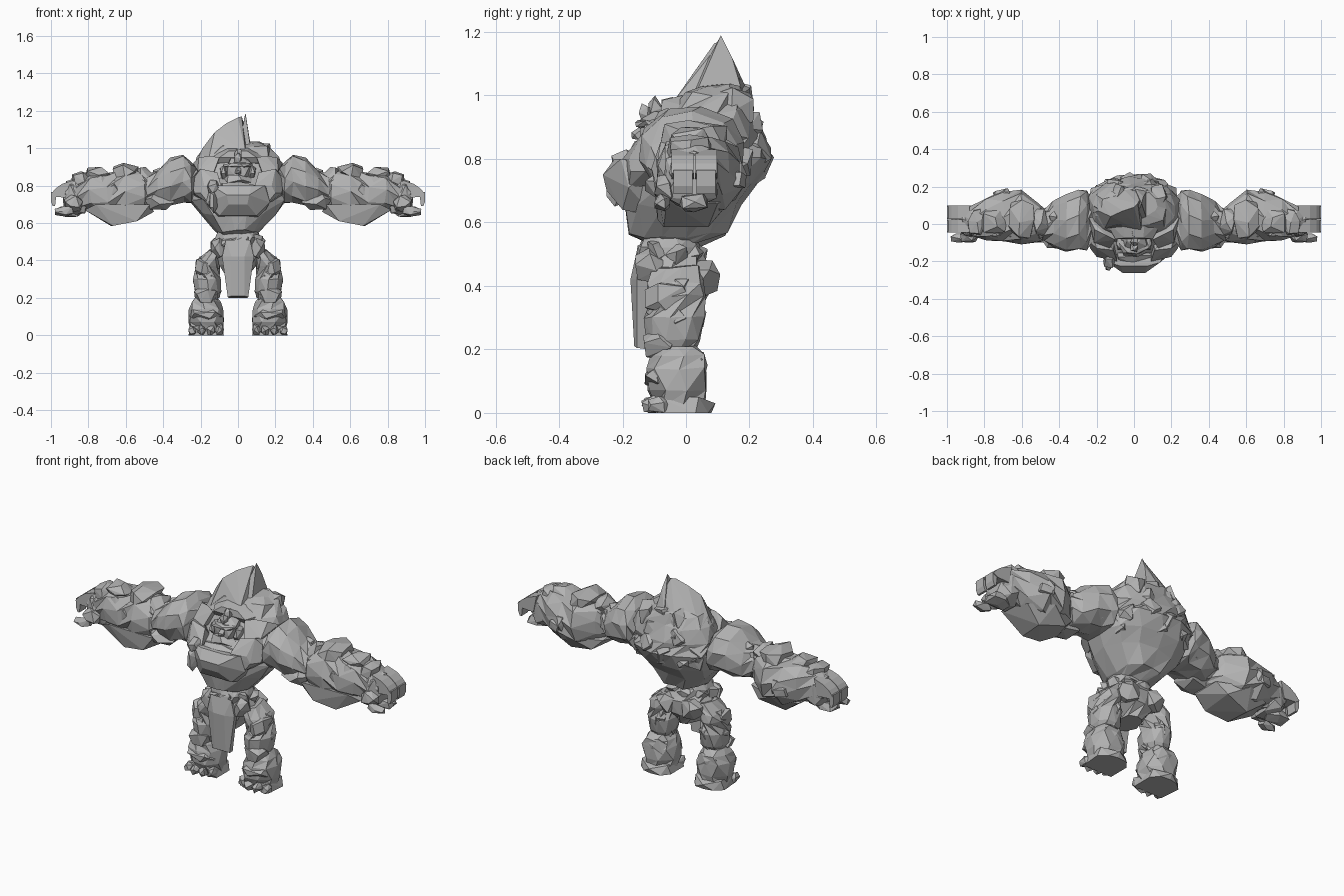
import bpy, bmesh, math, random
from mathutils import Vector, Euler

if "Cube" in bpy.data.objects:
    bpy.data.objects.remove(bpy.data.objects["Cube"])

random.seed(11)
stone = bpy.data.materials.new("stone grey")
stone.diffuse_color = (0.45, 0.45, 0.45, 1)
stone.use_nodes = True
stone.node_tree.nodes["Principled BSDF"].inputs["Base Color"].default_value = stone.diffuse_color


def finish(name, bm, pair=False):
    bmesh.ops.triangulate(bm, faces=[f for f in bm.faces if len(f.verts) == 4])
    bmesh.ops.recalc_face_normals(bm, faces=bm.faces)
    me = bpy.data.meshes.new(name)
    bm.to_mesh(me)
    bm.free()
    me.materials.append(stone)
    ob = bpy.data.objects.new(name, me)
    bpy.context.collection.objects.link(ob)
    if pair:
        m = ob.modifiers.new("mirror", 'MIRROR')
        m.use_mirror_merge = False
    return ob


def add_hull(bm, pts):
    vs = [bm.verts.new(p) for p in pts]
    r = bmesh.ops.convex_hull(bm, input=vs)
    junk = [v for v in r["geom_interior"] + r["geom_unused"] if isinstance(v, bmesh.types.BMVert)]
    bmesh.ops.delete(bm, geom=list(set(junk)), context='VERTS')


def add_rock(bm, x, y, z, n=18, p=3.5):
    """Boxy faceted boulder filling the given x, y and z ranges."""
    rot = Euler([random.uniform(0, 6) for _ in range(3)])
    pts = []
    for i in range(n):
        h = 1 - 2 * (i + 0.5) / n
        a = i * 2.39996 + random.uniform(-.3, .3)
        s = math.sqrt(1 - h * h)
        v = Vector((s * math.cos(a), s * math.sin(a), h))
        v.rotate(rot)
        pts.append(v / sum(abs(c) ** p for c in v) ** (1 / p))
    for k, (lo, hi) in enumerate((x, y, z)):
        a, b = min(q[k] for q in pts), max(q[k] for q in pts)
        for q in pts:
            q[k] = lo + (q[k] - a) / (b - a) * (hi - lo)
    add_hull(bm, pts)


def surf(sec, t, axis, p):
    """Point on a cross-section (position, u0, u1, v0, v1) at angle t."""
    d, u0, u1, v0, v1 = sec
    c, s = math.cos(t), math.sin(t)
    k = (abs(c) ** p + abs(s) ** p) ** (-1 / p)
    u = (u0 + u1) / 2 + (u1 - u0) / 2 * c * k
    v = (v0 + v1) / 2 + (v1 - v0) / 2 * s * k
    return Vector((u, v, d)) if axis == 'z' else Vector((d, u, v))


def add_loft(bm, secs, axis, n=11, jit=.01, p=2.4):
    rings = []
    for i, s in enumerate(secs):
        off = random.uniform(-.15, .15) + (i % 2) * math.pi / n
        ring = []
        for k in range(n):
            v = surf(s, k * math.tau / n + off, axis, p)
            ring.append(bm.verts.new(v + Vector([random.uniform(-jit, jit) for _ in range(3)])))
        rings.append(ring)
    for a, b in zip(rings, rings[1:]):
        for k in range(n):
            j = (k + 1) % n
            bm.faces.new((a[k], a[j], b[j]))
            bm.faces.new((a[k], b[j], b[k]))
    bm.faces.new(rings[0])
    bm.faces.new(rings[-1])


def add_chips(bm, secs, axis, count, size, a0=0, a1=math.tau, out=.2):
    """Jagged stones sunk into a loft surface."""
    for _ in range(count):
        i = random.randrange(len(secs) - 1)
        f = random.random()
        s = [a + (b - a) * f for a, b in zip(secs[i], secs[i + 1])]
        q = surf(s, random.uniform(a0, a1), axis, 2.4)
        mid = surf(s, 0, axis, 2.4).lerp(surf(s, math.pi, axis, 2.4), .5)
        h = [size * random.uniform(.7, 1.2) for _ in range(3)]
        c = q + (mid - q).normalized() * size * (1 - out)
        add_rock(bm, *[(c[k] - h[k], c[k] + h[k]) for k in range(3)], n=11, p=3)


# torso with a rocky back
torso = [(.53, -.08, .08, -.12, .04), (.56, -.12, .12, -.175, .13), (.65, -.205, .205, -.2, .18),
         (.72, -.25, .25, -.19, .23), (.80, -.26, .26, -.17, .26), (.87, -.25, .25, -.1, .25),
         (.95, -.22, .22, -.05, .22), (1.005, -.18, .18, -.01, .19), (1.03, -.12, .12, .04, .17)]
bm = bmesh.new()
add_loft(bm, torso, 'z', 13)
finish("torso", bm)
bm = bmesh.new()
add_chips(bm, torso[3:8], 'z', 18, .06, .1, math.pi - .1, .12)
finish("back_stones", bm)

# leaning shard on the back, split at the tip
bm = bmesh.new()
add_hull(bm, [(-.22, .06, .93), (-.16, -.03, .93), (.04, -.04, .98), (.07, .17, .98), (-.08, .21, .96),
              (-.2, .16, .95), (-.19, .07, 1.0), (-.125, .04, 1.085), (-.06, .07, 1.135), (-.02, .03, 1.08),
              (0, .09, 1.165), (.02, .11, 1.17), (.04, .15, 1.1), (.05, .17, 1.05)])
finish("back_shard", bm)
bm = bmesh.new()
add_hull(bm, [(.0, .0, .98), (.07, .02, .98), (.07, .18, 1.0), (.0, .2, 1.0), (.04, .11, 1.19),
              (.05, .145, 1.12), (.05, .08, 1.1)])
finish("shard_point", bm)

# collar: hood over the head, slanted side plates and jutting chest plate
bm = bmesh.new()
add_hull(bm, [(s * x, y, z) for s in (-1, 1) for x, y, z in
              ((.05, -.075, .985), (.1, -.08, .95), (.11, -.06, .92), (.06, .05, 1.015), (.16, .03, .96), (.1, .05, .9))])
finish("hood", bm)
bm = bmesh.new()
add_hull(bm, [(.1, -.085, .95), (.15, -.06, .96), (.21, -.03, .95), (.24, .03, .92), (.13, -.13, .87),
              (.215, -.1, .88), (.22, .06, .85), (.13, .03, .85)])
add_hull(bm, [(.11, -.14, .87), (.2, -.13, .89), (.245, -.09, .83), (.235, -.13, .76), (.2, -.175, .76), (.16, -.18, .71),
              (.09, -.20, .80), (.18, -.18, .80), (.24, .03, .85), (.24, .03, .73), (.1, -.05, .75)])
finish("collar_plate", bm, True)
bm = bmesh.new()
add_hull(bm, [(s * x, y, z) for s in (-1, 1) for x, y, z in
              ((.06, -.262, .75), (.05, -.25, .70), (.14, -.205, .80), (.17, -.18, .71), (.1, -.2, .64),
               (.07, -.225, .80), (.19, -.1, .78), (.12, -.1, .62))])
add_rock(bm, (-.1, .1), (-.215, -.1), (.75, .82), 14)
finish("chest_plate", bm)
bm = bmesh.new()
add_rock(bm, (-.165, -.1), (-.235, -.15), (.76, .83), 12)
add_rock(bm, (-.155, -.11), (-.25, -.19), (.65, .77), 12)
finish("hanging_charm", bm)

# head: skull, brow, jaw, nose, cheeks and crest
bm = bmesh.new()
add_rock(bm, (-.075, .075), (-.145, -.02), (.80, .95), 20)
finish("skull", bm)
bm = bmesh.new()
add_rock(bm, (-.08, .08), (-.16, -.08), (.895, .925), 14)
finish("brow", bm)
bm = bmesh.new()
add_rock(bm, (-.075, .075), (-.175, -.07), (.80, .86), 14)
add_rock(bm, (-.016, .016), (-.172, -.12), (.86, .90), 10)
finish("jaw_and_nose", bm)
bm = bmesh.new()
add_rock(bm, (.055, .095), (-.14, -.06), (.83, .91), 12)
finish("cheek", bm, True)
bm = bmesh.new()
for y, z in ((-.125, .975), (-.095, 1.0), (-.055, .995)):
    add_rock(bm, (-.02, .02), (y - .024, y + .024), (.92, z), 10)
finish("crest", bm)

# shoulders and upper arms
upper = [(.22, -.1, .14, .72, .9), (.25, -.14, .18, .70, .93), (.29, -.14, .18, .705, .965),
         (.36, -.15, .165, .69, .945), (.43, -.125, .12, .69, .885), (.48, -.085, .085, .70, .86), (.53, -.07, .07, .72, .83)]
bm = bmesh.new()
add_loft(bm, upper, 'x', 10, .006)
add_chips(bm, upper[2:6], 'x', 6, .04, out=.12)
add_rock(bm, (.34, .5), (-.13, .03), (.67, .77), 14)
finish("upper_arm", bm, True)

# forearms
fore = [(.46, -.06, .07, .69, .83), (.50, -.09, .11, .66, .87), (.60, -.115, .185, .63, .90),
        (.70, -.095, .18, .63, .87), (.79, -.085, .14, .66, .87), (.87, -.07, .105, .67, .845), (.92, -.05, .095, .70, .81)]
bm = bmesh.new()
add_loft(bm, fore, 'x', 10, .007)
add_chips(bm, fore[:-1], 'x', 12, .045, out=.15)
finish("forearm", bm, True)
bm = bmesh.new()
add_hull(bm, [(.45, -.06, .66), (.47, -.1, .70), (.76, -.09, .70), (.82, -.06, .67), (.67, -.07, .585),
              (.54, -.09, .61), (.68, .07, .585), (.53, .1, .62), (.47, .08, .68), (.78, .1, .66), (.64, .15, .68)])
finish("forearm_underside", bm, True)
bm = bmesh.new()
add_rock(bm, (.53, .67), (-.08, .13), (.82, .922), 14)
add_rock(bm, (.455, .55), (-.07, .08), (.79, .90), 12)
add_rock(bm, (.68, .82), (-.05, .075), (.82, .90), 14, 5)
add_rock(bm, (.79, .89), (-.06, .08), (.79, .877), 14)
finish("forearm_top_stones", bm, True)

# hands: two hooked fingers above, thumbs and lower fingers below
bm = bmesh.new()
add_rock(bm, (.8, .935), (-.07, .1), (.64, .835), 18)
for y0, y1 in ((-.045, .025), (.028, .098)):
    add_hull(bm, [(x, y, z) for y in (y0, y1) for x, z in
                  ((.88, .83), (.94, .81), (.975, .785), (1.0, .755), (.975, .74), (.9, .735))])
    add_hull(bm, [(x, y, z) for y in (y0 + .005, y1 - .005) for x, z in
                  ((1.0, .765), (.97, .765), (.978, .69), (.99, .69), (1.0, .715))])
add_rock(bm, (.84, .975), (-.02, .07), (.632, .69), 14, 5)
add_rock(bm, (.83, .93), (-.1, -.03), (.66, .75), 12)
add_rock(bm, (.88, .98), (-.1, -.05), (.635, .69), 12, 5)
finish("hand", bm, True)

# waist, belt and pelvis
bm = bmesh.new()
add_loft(bm, [(.32, -.06, .06, -.13, .04), (.38, -.10, .10, -.14, .08),
              (.46, -.135, .135, -.155, .085), (.52, -.125, .125, -.15, .05), (.57, -.1, .1, -.13, .04)], 'z', 10, .006)
finish("pelvis", bm)
bm = bmesh.new()
for k in range(8):
    a = k * math.tau / 8 + .2
    x, y = .105 * math.cos(a), -.045 + .08 * math.sin(a)
    z = .50 + random.uniform(-.012, .012)
    add_rock(bm, (x - .045, x + .045), (y - .035, y + .035), (z - .035, z + .035), 10)
finish("belt_stones", bm)
bm = bmesh.new()
add_hull(bm, [(s * x, y, z) for s in (-1, 1) for x, y, z in
              ((.055, -.155, .205), (.05, -.12, .2), (.085, -.155, .42), (.08, -.12, .44),
               (.065, -.155, .51), (.035, -.175, .42), (.035, -.163, .21))])
finish("loincloth", bm)
bm = bmesh.new()
add_rock(bm, (.02, .14), (-.02, .108), (.37, .48), 14)
add_rock(bm, (.06, .145), (-.16, -.06), (.41, .52), 12)
finish("hip_stones", bm, True)

# legs
thigh = [(.18, .11, .21, -.09, .02), (.23, .095, .23, -.12, .05), (.30, .093, .238, -.13, .065),
         (.37, .10, .228, -.125, .065), (.41, .09, .21, -.12, .06), (.46, .06, .15, -.11, .05)]
bm = bmesh.new()
add_loft(bm, thigh, 'z', 9, .006)
add_chips(bm, thigh[1:5], 'z', 6, .038, out=.12)
add_rock(bm, (.13, .23), (-.13, .02), (.31, .415), 14, 4)
finish("thigh", bm, True)
bm = bmesh.new()
add_rock(bm, (.115, .235), (-.135, -.03), (.17, .26), 14)
finish("knee", bm, True)
shin = [(.02, .08, .25, -.1, .06), (.07, .075, .262, -.12, .062), (.14, .08, .265, -.12, .068), (.18, .095, .25, -.115, .06),
        (.21, .12, .225, -.085, .03)]
bm = bmesh.new()
add_loft(bm, shin, 'z', 8, .005, 3)
add_rock(bm, (.1, .23), (.0, .068), (.1, .195), 12)
add_rock(bm, (.085, .25), (-.13, -.05), (.07, .15), 12, 5)
finish("shin", bm, True)

# feet: sole block, heel and four toes
bm = bmesh.new()
add_hull(bm, [(.075, -.09, 0), (.255, -.09, 0), (.265, .03, 0), (.22, .07, 0), (.11, .075, 0), (.075, .03, 0),
              (.09, -.09, .05), (.245, -.09, .05), (.25, .04, .05), (.17, .093, .03), (.17, .08, 0), (.09, .04, .05)])
for k in range(4):
    x = .075 + k * .049
    add_rock(bm, (x, x + .044), (-.14 + .02 * (k in (0, 3)), -.05), (0, .06 - .008 * (k % 2)), 12, 5)
finish("foot", bm, True)
